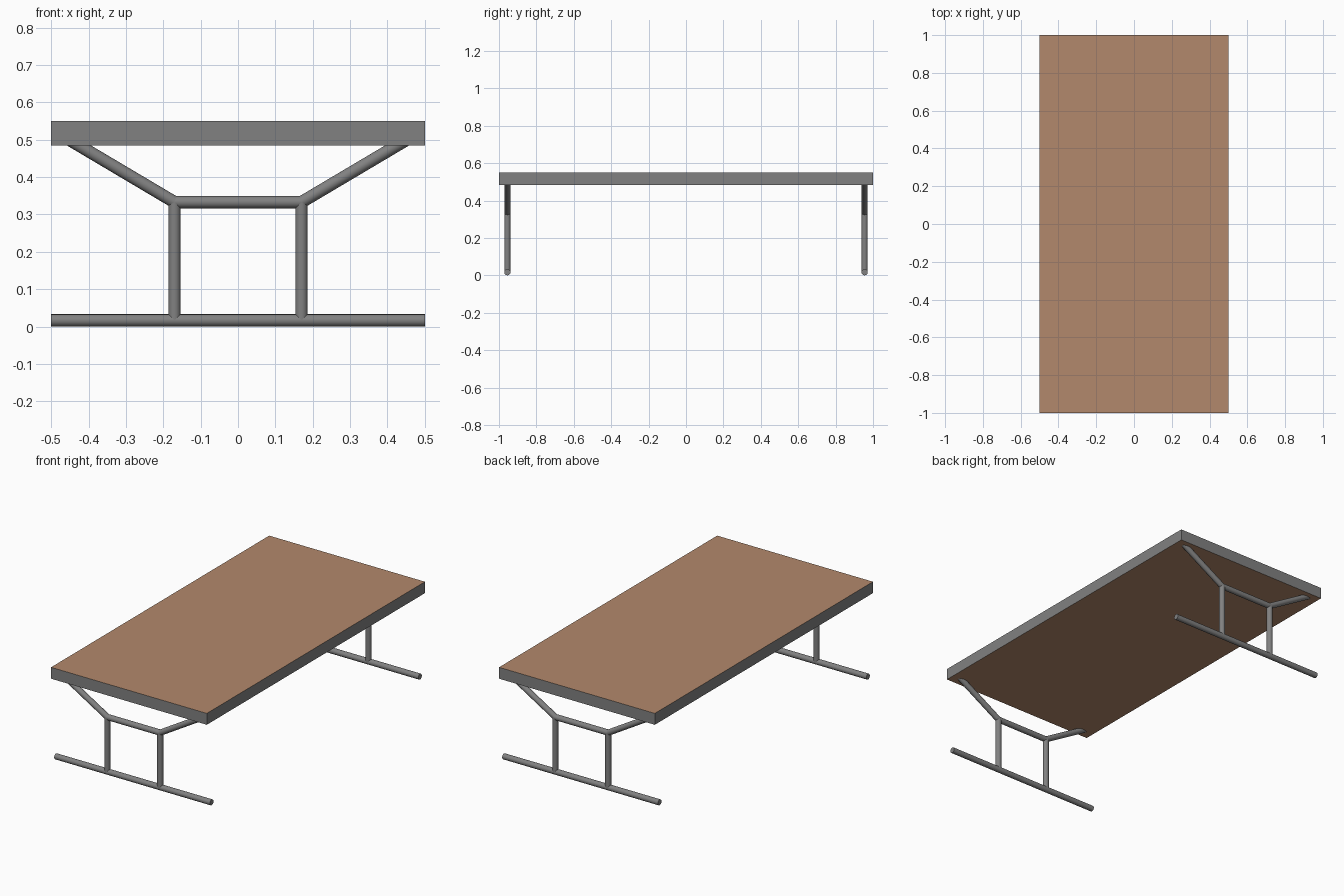
import bpy, bmesh, math
from mathutils import Vector

cube = bpy.data.objects.get("Cube")
if cube:
    bpy.data.objects.remove(cube, do_unlink=True)


def material(name, color):
    m = bpy.data.materials.new(name)
    m.use_nodes = True
    m.diffuse_color = color
    m.node_tree.nodes["Principled BSDF"].inputs["Base Color"].default_value = color
    return m


WOOD = material("brown wood", (0.45, 0.25, 0.15, 1))
STEEL = material("grey steel", (0.22, 0.22, 0.22, 1))

RADIUS = 0.0165
TOP_UNDER, TOP_HEIGHT = 0.484, 0.55
LEG_X, RAIL_Z, LEG_Y = 0.17, 0.333, 0.955


def finish(obj, name, mat):
    obj.name = obj.data.name = name
    obj.data.materials.append(mat)
    bpy.ops.object.shade_smooth_by_angle(angle=math.radians(40))


def tube(name, start, end):
    """Round steel tube between two points."""
    a, b = Vector(start), Vector(end)
    bpy.ops.mesh.primitive_cylinder_add(vertices=16, radius=RADIUS,
                                        depth=(b - a).length, location=(a + b) / 2)
    obj = bpy.context.object
    obj.rotation_euler = (b - a).to_track_quat("Z", "Y").to_euler()
    finish(obj, name, STEEL)


def joint(name, point):
    """Rounded corner where tubes meet."""
    bpy.ops.mesh.primitive_uv_sphere_add(segments=16, ring_count=8,
                                         radius=RADIUS, location=point)
    finish(bpy.context.object, name, STEEL)


# Table top: wooden faces above and below, grey edge band
bpy.ops.mesh.primitive_cube_add(size=1, location=(0, 0, (TOP_UNDER + TOP_HEIGHT) / 2))
top = bpy.context.object
top.name = top.data.name = "table_top"
top.scale = (1, 2, TOP_HEIGHT - TOP_UNDER)
bpy.ops.object.transform_apply(location=False, rotation=False, scale=True)
top.data.materials.append(WOOD)
top.data.materials.append(STEEL)
for face in top.data.polygons:
    face.material_index = 0 if abs(face.normal.z) > 0.5 else 1

# Trestle frame at each end
for end, y in (("front", -LEG_Y), ("back", LEG_Y)):
    tube(end + "_foot_rail", (-0.5, y, RADIUS), (0.5, y, RADIUS))
    tube(end + "_cross_rail", (-LEG_X, y, RAIL_Z), (LEG_X, y, RAIL_Z))
    for side, s in (("right", -1), ("left", 1)):
        label = f"{end}_{side}_"
        tube(label + "upright", (s * LEG_X, y, RADIUS), (s * LEG_X, y, RAIL_Z))
        # The brace runs on into the top, which trims its end
        tube(label + "brace", (s * LEG_X, y, RAIL_Z), (s * 0.465, y, 0.508))
        joint(label + "joint", (s * LEG_X, y, RAIL_Z))
